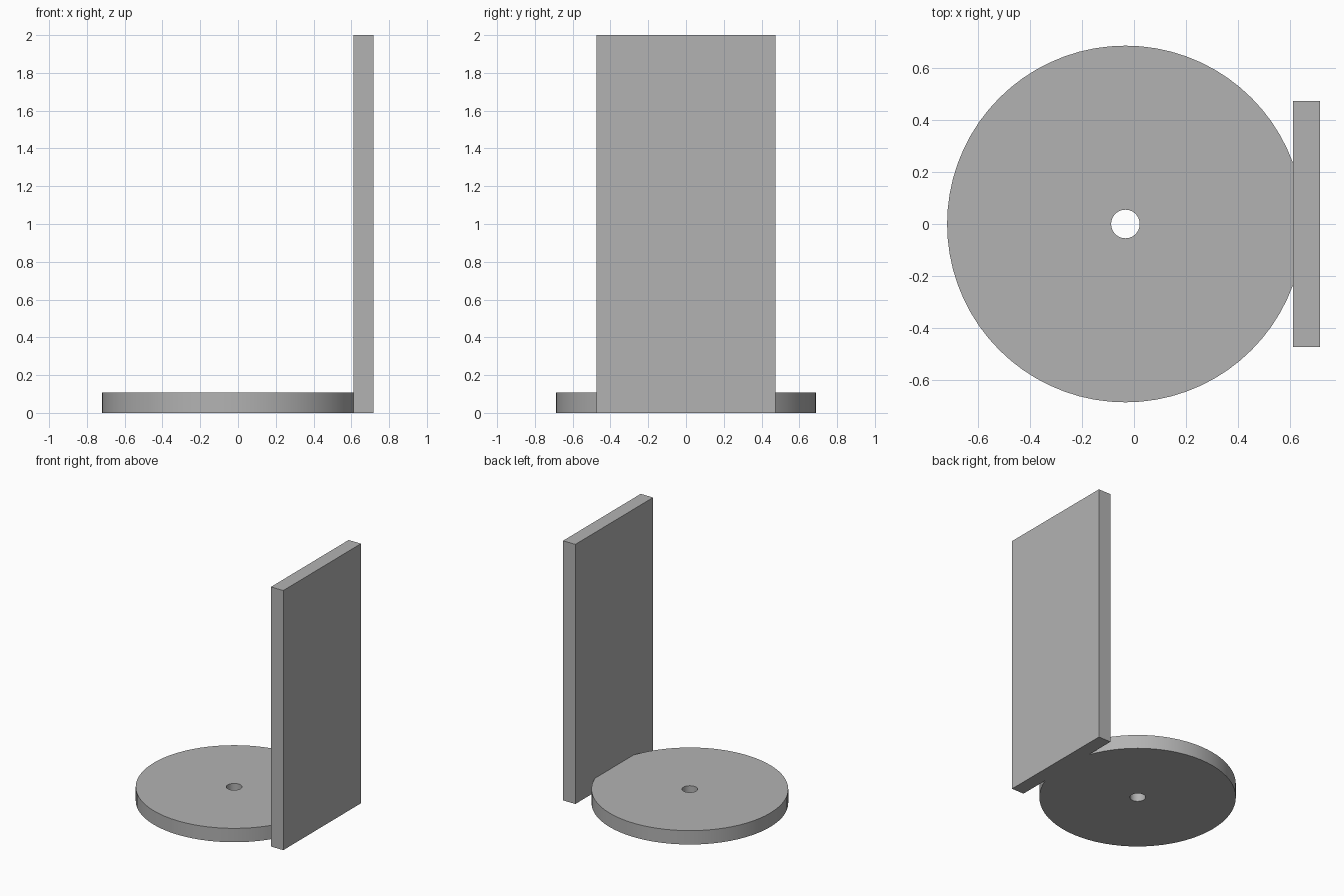
import bpy
import bmesh
import math

SEGMENTS = 72
THICKNESS = 0.107
PANEL_X = (0.612, 0.717)
PANEL_Y = (-0.473, 0.473)
DISC_CENTRE = (-0.033, 0.0)
DISC_RADIUS, HOLE_RADIUS = 0.687, 0.055

cube = bpy.data.objects.get("Cube")
if cube:
    bpy.data.objects.remove(cube, do_unlink=True)

grey = bpy.data.materials.new("plain_grey")
grey.use_nodes = True
colour = (0.45, 0.45, 0.45, 1)
grey.diffuse_color = colour
grey.node_tree.nodes["Principled BSDF"].inputs["Base Color"].default_value = colour


def finish(bm, name):
    bmesh.ops.recalc_face_normals(bm, faces=bm.faces)
    mesh = bpy.data.meshes.new(name)
    bm.to_mesh(mesh)
    bm.free()
    mesh.materials.append(grey)
    obj = bpy.data.objects.new(name, mesh)
    bpy.context.collection.objects.link(obj)
    return obj


def ring(bm, radius, z):
    cx, cy = DISC_CENTRE
    angles = [math.tau * i / SEGMENTS for i in range(SEGMENTS)]
    return [bm.verts.new((cx + radius * math.cos(a), cy + radius * math.sin(a), z))
            for a in angles]


# Round base with a centre hole, trimmed flat where it meets the panel
bm = bmesh.new()
loops = [ring(bm, r, z) for r, z in ((DISC_RADIUS, 0), (DISC_RADIUS, THICKNESS),
                                     (HOLE_RADIUS, THICKNESS), (HOLE_RADIUS, 0))]
for k, low in enumerate(loops):
    high = loops[(k + 1) % len(loops)]
    for i in range(SEGMENTS):
        j = (i + 1) % SEGMENTS
        bm.faces.new((low[i], low[j], high[j], high[i]))
cut = bmesh.ops.bisect_plane(bm, geom=bm.verts[:] + bm.edges[:] + bm.faces[:],
                             plane_co=(PANEL_X[0], 0, 0), plane_no=(1, 0, 0),
                             clear_outer=True)
bmesh.ops.holes_fill(bm, edges=[e for e in cut["geom_cut"]
                               if isinstance(e, bmesh.types.BMEdge)])
disc = finish(bm, "round_base")

bpy.ops.object.select_all(action="DESELECT")
disc.select_set(True)
bpy.context.view_layer.objects.active = disc
bpy.ops.object.shade_smooth_by_angle(angle=math.radians(30))

# Tall upright panel
bm = bmesh.new()
bmesh.ops.create_cube(bm, size=1)
bmesh.ops.scale(bm, verts=bm.verts, vec=(PANEL_X[1] - PANEL_X[0], PANEL_Y[1] - PANEL_Y[0], 2))
bmesh.ops.translate(bm, verts=bm.verts, vec=(sum(PANEL_X) / 2, sum(PANEL_Y) / 2, 1))
finish(bm, "upright_panel")
